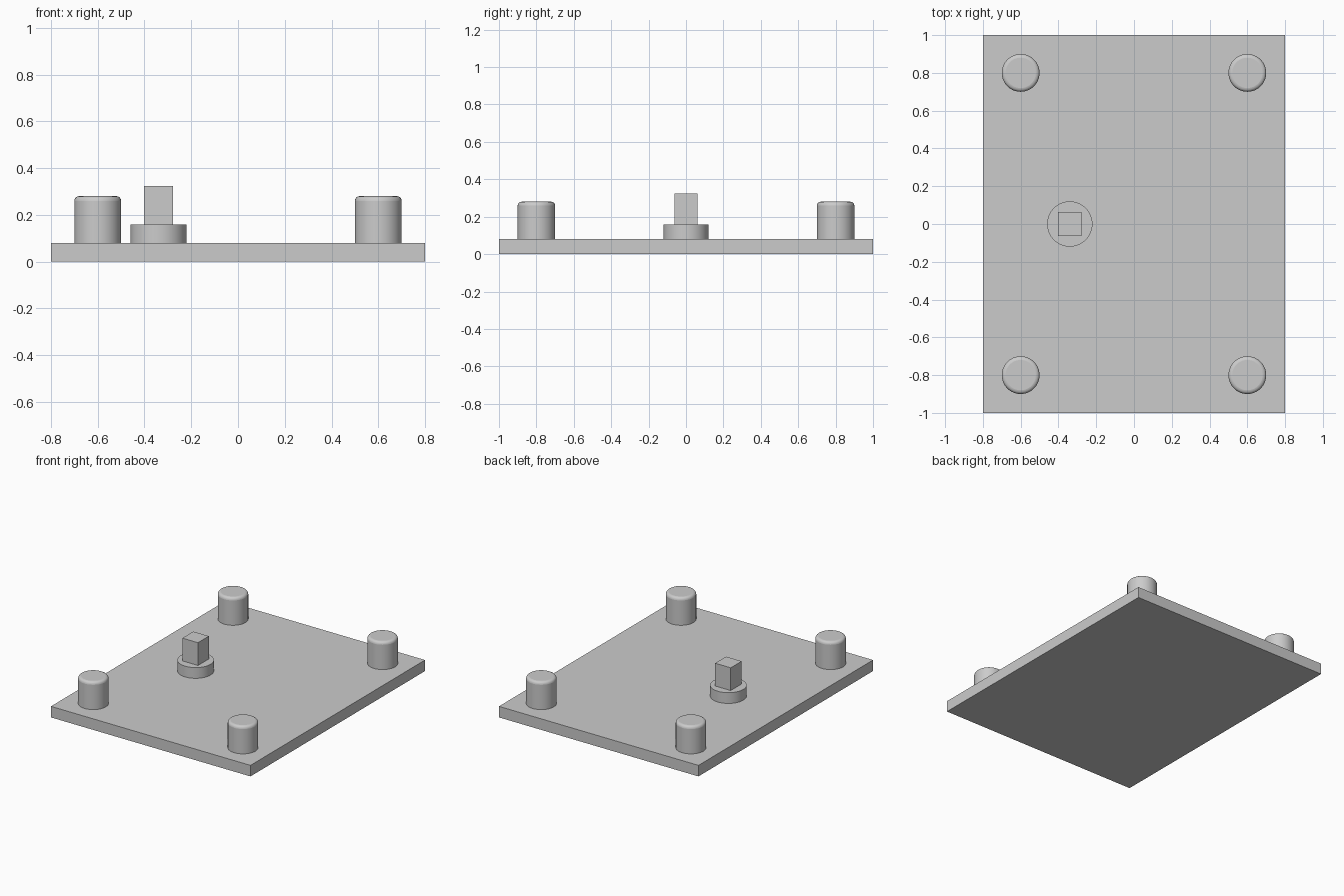
import bpy
import math

cube = bpy.data.objects.get("Cube")
if cube:
    bpy.data.objects.remove(cube, do_unlink=True)

# Single plain grey
grey = bpy.data.materials.new("plain_grey")
grey.use_nodes = True
colour = (0.6, 0.6, 0.6, 1)
grey.diffuse_color = colour
grey.node_tree.nodes["Principled BSDF"].inputs["Base Color"].default_value = colour

PLATE_TOP = 0.08
HUB_TOP = 0.158
HUB_X = -0.34


def finish(name):
    obj = bpy.context.object
    obj.name = name
    obj.data.materials.append(grey)
    return obj


def box(name, x, y, z0, z1, width, depth):
    bpy.ops.mesh.primitive_cube_add(size=1, location=(x, y, (z0 + z1) / 2))
    obj = finish(name)
    obj.scale = (width, depth, z1 - z0)
    bpy.ops.object.transform_apply(location=False, rotation=False, scale=True)
    return obj


def cylinder(name, x, y, z0, z1, radius):
    bpy.ops.mesh.primitive_cylinder_add(
        vertices=64, radius=radius, depth=z1 - z0, location=(x, y, (z0 + z1) / 2))
    obj = finish(name)
    bpy.ops.object.shade_smooth_by_angle(angle=math.radians(35))
    return obj


def round_top(obj, width):
    # Weight only the top rim so the foot stays flat on the plate
    mesh = obj.data
    weight = mesh.attributes.new("bevel_weight_edge", "FLOAT", "EDGE")
    for edge in mesh.edges:
        if all(mesh.vertices[v].co.z > 0 for v in edge.vertices):
            weight.data[edge.index].value = 1
    bevel = obj.modifiers.new("rounded_rim", "BEVEL")
    bevel.limit_method = "WEIGHT"
    bevel.width = width
    bevel.segments = 4


# Base plate
box("base_plate", 0, 0, 0, PLATE_TOP, 1.6, 2)

# Corner posts with rounded rims
for side, x in (("right", -0.6), ("left", 0.6)):
    for end, y in (("front", -0.8), ("back", 0.8)):
        post = cylinder(f"{end}_{side}_post", x, y, PLATE_TOP, 0.28, 0.1)
        round_top(post, 0.02)

# Round hub carrying a square peg
cylinder("hub", HUB_X, 0, PLATE_TOP, HUB_TOP, 0.12)
box("square_peg", HUB_X, 0, HUB_TOP, 0.323, 0.125, 0.125)
